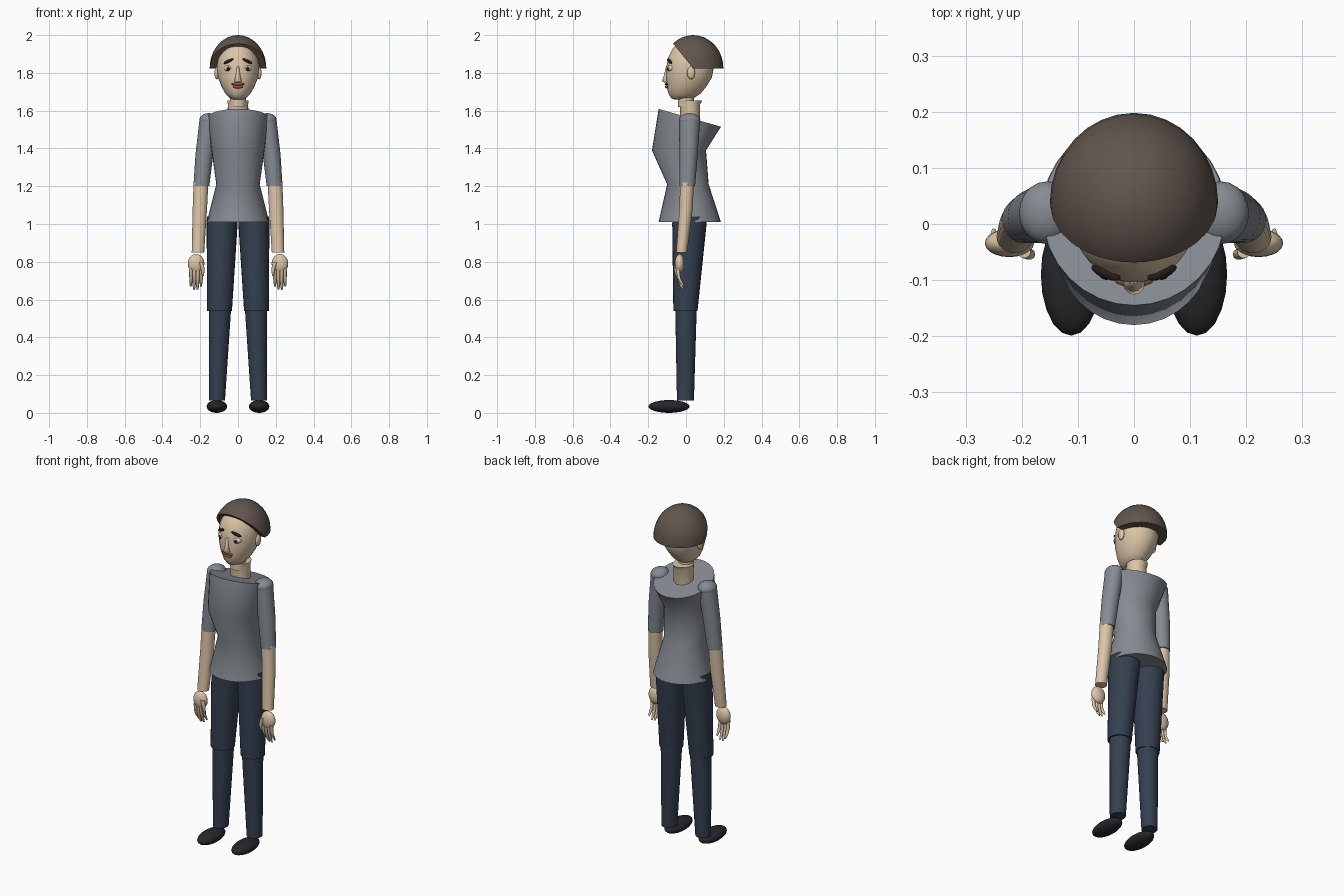
import bpy, bmesh
from math import sin, cos, pi, radians
from mathutils import Matrix, Vector, Euler


def material(name, r, g, b):
    m = bpy.data.materials.new(name)
    m.diffuse_color = (r, g, b, 1)
    return m


SKIN = material("skin", 0.72, 0.56, 0.39)
HAIR = material("hair", 0.12, 0.09, 0.075)
SHIRT = material("shirt", 0.24, 0.26, 0.29)
TROUSERS = material("trousers", 0.035, 0.05, 0.08)
SHOE = material("shoe", 0.02, 0.02, 0.024)
DARK = material("dark", 0.02, 0.013, 0.01)
WHITE = material("eye_white", 0.75, 0.68, 0.55)
LIP = material("lip", 0.4, 0.1, 0.06)


def finish(name, bm, mat, angle=50):
    bmesh.ops.recalc_face_normals(bm, faces=bm.faces)
    me = bpy.data.meshes.new(name)
    bm.to_mesh(me)
    bm.free()
    ob = bpy.data.objects.new(name, me)
    bpy.context.collection.objects.link(ob)
    me.materials.append(mat)
    bpy.ops.object.select_all(action='DESELECT')
    ob.select_set(True)
    bpy.context.view_layer.objects.active = ob
    bpy.ops.object.shade_smooth_by_angle(angle=radians(angle))
    return ob


def loft(name, rings, mat, n=24, angle=50):
    """Capped skin over elliptical rings (x, y, z, rx, ry[, front-to-back tilt])."""
    bm = bmesh.new()
    loops = []
    for x, y, z, rx, ry, *tilt in rings:
        t = tilt[0] if tilt else 0
        loops.append([bm.verts.new((x + rx * cos(2 * pi * i / n),
                                    y + ry * sin(2 * pi * i / n),
                                    z + t * sin(2 * pi * i / n))) for i in range(n)])
    for a, b in zip(loops, loops[1:]):
        for i in range(n):
            j = (i + 1) % n
            bm.faces.new((a[i], a[j], b[j], b[i]))
    bm.faces.new(loops[0])
    bm.faces.new(loops[-1])
    return finish(name, bm, mat, angle)


def ball(name, loc, size, mat, rot=(0, 0, 0), n=20, cuts=()):
    """Ellipsoid, optionally sliced by (point, normal) planes and capped."""
    bm = bmesh.new()
    bmesh.ops.create_uvsphere(bm, u_segments=n, v_segments=n // 2 + 2, radius=1)
    mtx = Matrix.Translation(loc) @ Euler(rot).to_matrix().to_4x4() @ Matrix.Diagonal((*size, 1))
    bmesh.ops.transform(bm, matrix=mtx, verts=bm.verts)
    for co, no in cuts:
        bmesh.ops.bisect_plane(bm, geom=bm.verts[:] + bm.edges[:] + bm.faces[:], dist=1e-5,
                               plane_co=Vector(co), plane_no=Vector(no), clear_outer=True)
        bmesh.ops.holes_fill(bm, edges=[e for e in bm.edges if e.is_boundary])
    return finish(name, bm, mat)


# torso with slanted neckline, neck
loft("shirt_torso", [(0, 0.02, 1.01, 0.165, 0.165), (0, 0.01, 1.21, 0.115, 0.11),
                     (0, -0.037, 1.39, 0.14, 0.143), (0, 0.02, 1.562, 0.163, 0.165, -0.047)],
     SHIRT, 32)
loft("neck", [(0, 0.022, 1.5, 0.056, 0.053), (0, 0.022, 1.635, 0.054, 0.053),
              (0, 0.025, 1.655, 0.056, 0.062)], SKIN)
loft("neck_joint", [(0, 0.0, 1.62, 0.042, 0.042), (0, 0.0, 1.7, 0.042, 0.042)], SKIN)

# head and hair cap
loft("head", [(0, -0.03, 1.66, 0.025, 0.035), (0, -0.018, 1.668, 0.045, 0.062),
              (0, -0.008, 1.69, 0.066, 0.085), (0, 0.002, 1.725, 0.086, 0.104),
              (0, 0.016, 1.775, 0.106, 0.121), (0, 0.022, 1.83, 0.113, 0.126),
              (0, 0.024, 1.88, 0.106, 0.119), (0, 0.025, 1.93, 0.084, 0.095),
              (0, 0.026, 1.96, 0.052, 0.06), (0, 0.026, 1.972, 0.02, 0.025)], SKIN, 32, 80)
ball("hair", (0, 0.038, 1.825), (0.15, 0.16, 0.175), HAIR, n=32,
     cuts=[((0, 0, 1.822), (0, 0, -1)), ((0, 0.037, 1.825), (0, -0.132, -0.107))])

# nose and mouth
loft("nose", [(0, -0.105, 1.748, 0.016, 0.010), (0, -0.106, 1.758, 0.019, 0.020),
              (0, -0.102, 1.79, 0.011, 0.014), (0, -0.098, 1.835, 0.007, 0.008)], SKIN, 12, 80)
ball("upper_lip", (0, -0.099, 1.741), (0.036, 0.014, 0.008), LIP, n=12)
ball("lower_lip", (0, -0.096, 1.727), (0.028, 0.015, 0.010), LIP, n=12)

for s, side in ((1, "left"), (-1, "right")):
    # facial features
    ball(side + "_ear", (s * 0.112, 0.027, 1.80), (0.013, 0.021, 0.034), SKIN, n=14)
    ball(side + "_eye", (s * 0.053, -0.083, 1.825), (0.023, 0.013, 0.016), WHITE,
         (0, 0, s * 0.4), n=14)
    ball(side + "_iris", (s * 0.052, -0.092, 1.822), (0.011, 0.007, 0.013), DARK,
         (0, 0, s * 0.4), n=12)
    ball(side + "_brow", (s * 0.05, -0.087, 1.862), (0.031, 0.010, 0.008), DARK,
         (0, s * 0.4, s * 0.4), n=12)

    # arm
    ball(side + "_shoulder", (s * 0.155, 0.02, 1.55), (0.05, 0.056, 0.037), SHIRT)
    loft(side + "_sleeve", [(s * 0.155, 0.02, 1.55, 0.049, 0.054), (s * 0.178, 0.014, 1.37, 0.047, 0.048),
                            (s * 0.194, 0.007, 1.2, 0.042, 0.041)], SHIRT)
    loft(side + "_forearm", [(s * 0.196, 0.006, 1.22, 0.039, 0.037), (s * 0.202, 0.0, 1.08, 0.038, 0.035),
                             (s * 0.212, -0.023, 0.85, 0.033, 0.029)], SKIN)

    # hand
    ball(side + "_palm", (s * 0.222, -0.034, 0.79), (0.044, 0.025, 0.051), SKIN)
    for k, tip in enumerate((0.67, 0.652, 0.65, 0.668)):
        x = 0.195 + 0.018 * k
        loft(f"{side}_finger_{k + 1}",
             [(s * x, -0.043, 0.765, 0.010, 0.010), (s * x, -0.038, 0.715, 0.009, 0.009),
              (s * (x + 0.001), -0.024, tip + 0.02, 0.008, 0.008),
              (s * (x + 0.001), -0.012, tip, 0.004, 0.004)], SKIN, 10)
    loft(side + "_thumb", [(s * 0.196, -0.05, 0.80, 0.012, 0.011), (s * 0.186, -0.054, 0.76, 0.010, 0.010),
                           (s * 0.186, -0.048, 0.725, 0.005, 0.005)], SKIN, 10)

    # leg and shoe
    loft(side + "_thigh", [(s * 0.083, 0.02, 1.04, 0.082, 0.091), (s * 0.084, 0.018, 1.0, 0.082, 0.091),
                           (s * 0.098, -0.003, 0.54, 0.066, 0.064)], TROUSERS)
    loft(side + "_shin", [(s * 0.095, 0.0, 0.56, 0.059, 0.057),
                          (s * 0.111, -0.003, 0.065, 0.042, 0.045)], TROUSERS)
    ball(side + "_shoe", (s * 0.112, -0.09, 0.034), (0.054, 0.109, 0.034), SHOE)
